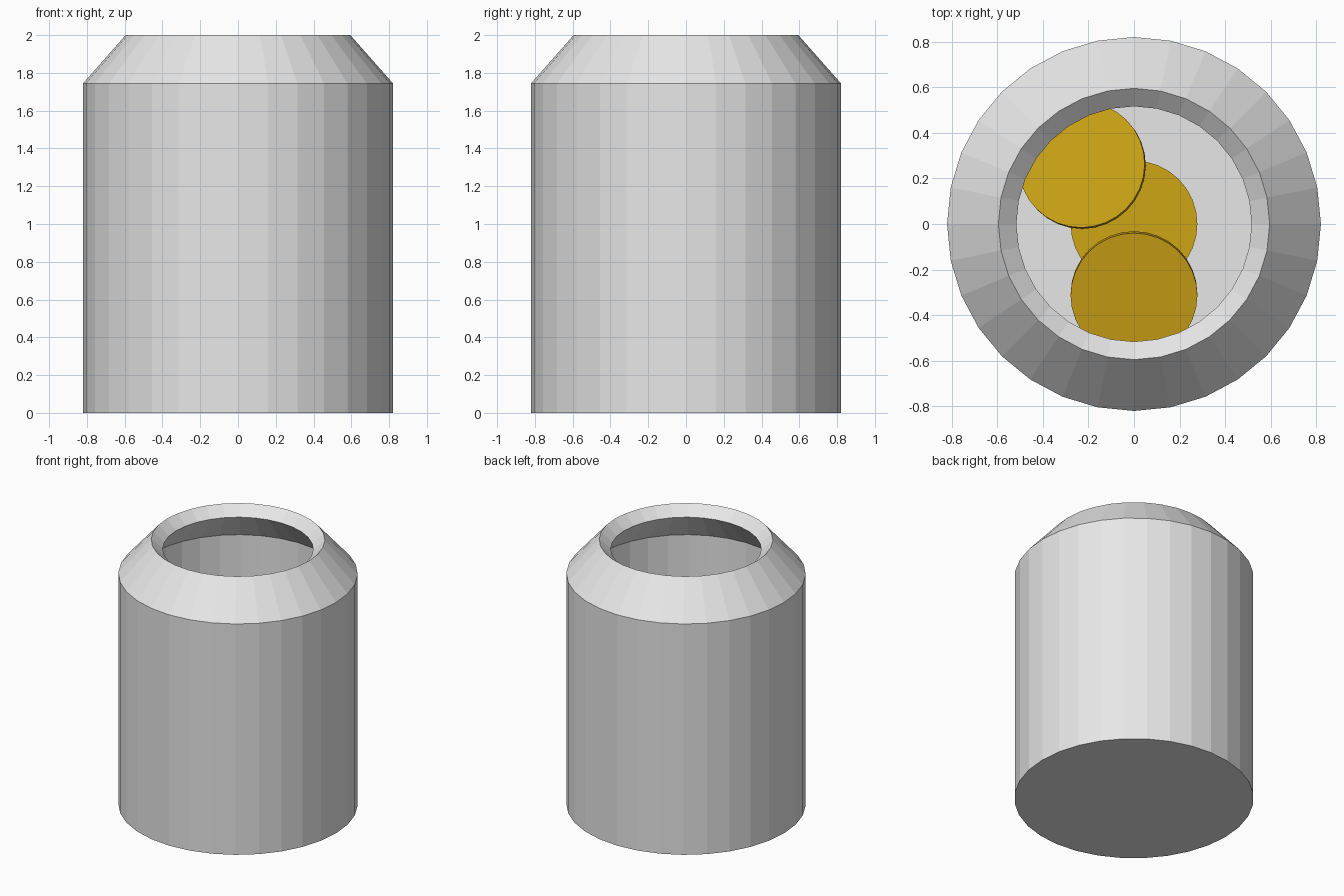
import bpy, bmesh, math
from mathutils import Matrix, Vector

cube = bpy.data.objects.get("Cube")
if cube:
    bpy.data.objects.remove(cube, do_unlink=True)

SIDES = 32
FLOOR = 0.105
COIN_R, COIN_T = 0.278, 0.05


def material(name, rgb):
    mat = bpy.data.materials.new(name)
    mat.use_nodes = True
    mat.diffuse_color = (*rgb, 1)
    mat.node_tree.nodes["Principled BSDF"].inputs["Base Color"].default_value = (*rgb, 1)
    return mat


def add_object(name, bm, mat):
    bmesh.ops.recalc_face_normals(bm, faces=bm.faces)
    mesh = bpy.data.meshes.new(name)
    bm.to_mesh(mesh)
    bm.free()
    mesh.materials.append(mat)
    obj = bpy.data.objects.new(name, mesh)
    bpy.context.collection.objects.link(obj)
    return obj


def lathe(name, profile, mat):
    """Turn a (radius, height) profile round z and cap both ends."""
    bm = bmesh.new()
    rings = []
    for r, z in profile:
        angles = [math.tau * i / SIDES for i in range(SIDES)]
        rings.append([bm.verts.new((r * math.cos(a), r * math.sin(a), z)) for a in angles])
    for low, high in zip(rings, rings[1:]):
        for i in range(SIDES):
            j = (i + 1) % SIDES
            bm.faces.new((low[i], low[j], high[j], high[i]))
    bm.faces.new(rings[0])
    bm.faces.new(rings[-1])
    return add_object(name, bm, mat)


def coin(name, mat, x=0.0, y=0.0):
    """A coin flat on the floor, or leaning on the middle coin if off centre."""
    bm = bmesh.new()
    bmesh.ops.create_cone(bm, cap_ends=True, segments=SIDES, radius1=COIN_R,
                          radius2=COIN_R, depth=COIN_T,
                          matrix=Matrix.Translation((0, 0, COIN_T / 2)))
    obj = add_object(name, bm, mat)
    dist = math.hypot(x, y)
    tilt = math.atan2(COIN_T, dist) if dist else 0
    axis = Vector((-y, x, 0)) if dist else Vector((1, 0, 0))
    lift = FLOOR + COIN_R * math.sin(tilt)
    obj.matrix_world = Matrix.Translation((x, y, lift)) @ Matrix.Rotation(tilt, 4, axis)
    return obj


grey = material("light grey", (0.8, 0.8, 0.8))
gold = material("gold", (0.62, 0.375, 0.008))

# Thick-walled jar: outside wall, shoulder, bevelled rim, then the inside
lathe("jar", [(0.82, 0), (0.82, 1.745), (0.595, 2), (0.516, 1.93),
              (0.715, 1.705), (0.715, FLOOR)], grey)

# Three coins on the jar floor
coin("middle_coin", gold)
coin("front_coin", gold, 0, -0.306)
coin("back_coin", gold, -0.225, 0.255)
